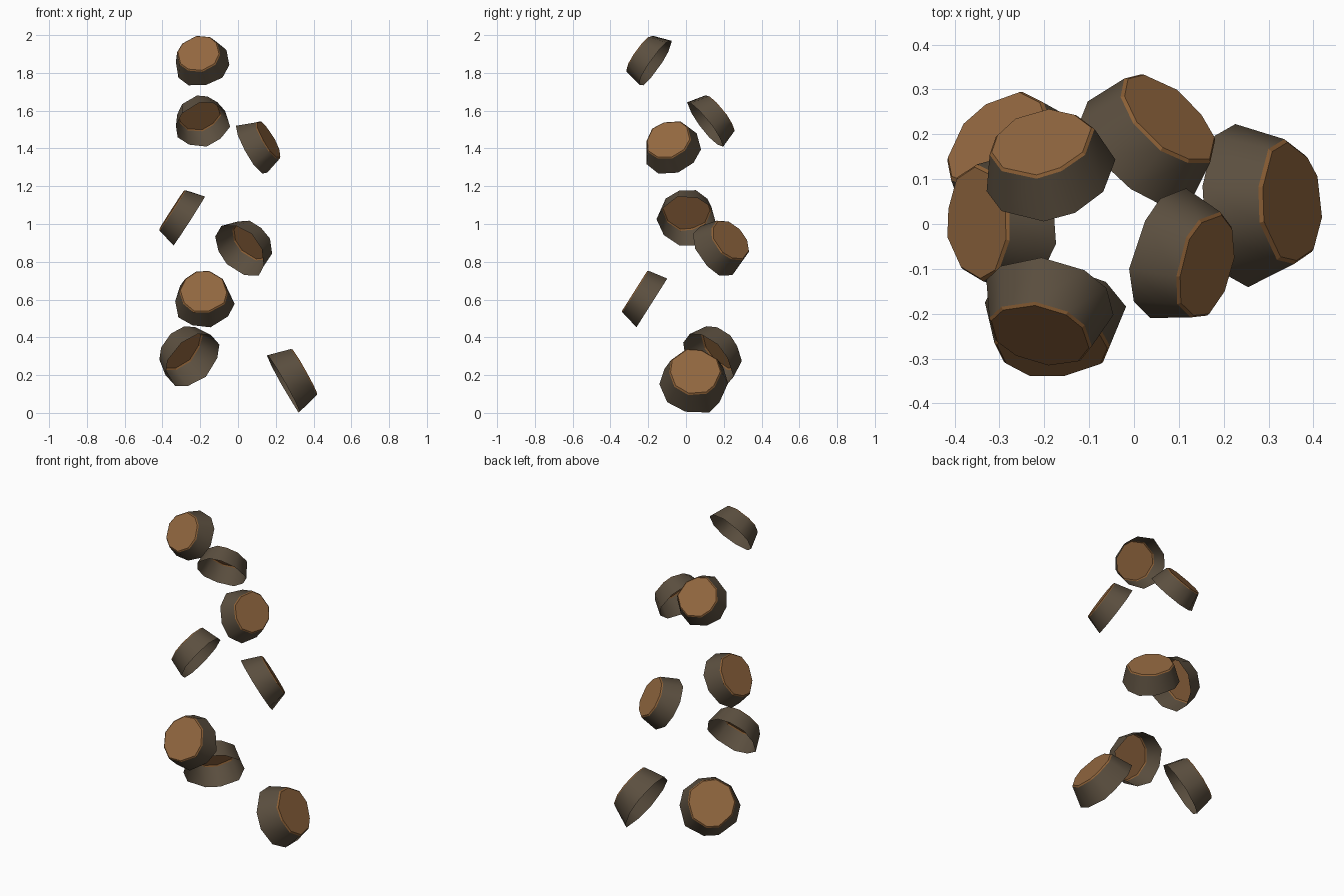
import bpy, bmesh, math, random
from mathutils import Vector

if "Cube" in bpy.data.objects:
    bpy.data.objects.remove(bpy.data.objects["Cube"])


def material(name, rgb):
    m = bpy.data.materials.new(name)
    m.diffuse_color = (*rgb, 1)
    m.use_nodes = True
    m.node_tree.nodes["Principled BSDF"].inputs["Base Color"].default_value = m.diffuse_color
    return m


MATS = [material("bark", (0.105, 0.078, 0.050)),
        material("cut_wood", (0.285, 0.135, 0.050)),
        material("cut_wood_edge", (0.26, 0.115, 0.036))]


def stub(name, lo, hi, direction, cap, seed, sides=10):
    """Open-backed branch stub: bark collar, thin bevel, flat sawn end; fitted to its box."""
    rng = random.Random(seed)
    d = Vector(direction).normalized()
    u = Vector((0, 0, 1)).cross(d).normalized()
    v = d.cross(u)
    jitter = [(rng.uniform(-0.16, 0.16), rng.uniform(0.95, 1.04), rng.uniform(0.95, 1.05))
              for _ in range(sides)]
    # radius and height of the three rings: open back, bark lip, sawn face
    rings = [(1.0, 0.0), (cap + 0.04, 0.66), (cap, 0.70)]
    coords = []
    for k, (r, h) in enumerate(rings):
        for i, (da, jb, jc) in enumerate(jitter):
            a = 2 * math.pi * (i + da) / sides
            rr = r * (jb if k == 0 else jc)
            coords.append((u * math.cos(a) + v * math.sin(a)) * rr + d * h)
    # fit size and centre
    lo, hi = Vector(lo), Vector(hi)
    mn = Vector([min(c[j] for c in coords) for j in range(3)])
    mx = Vector([max(c[j] for c in coords) for j in range(3)])
    s = sum(hi - lo) / sum(mx - mn)
    coords = [(c - (mn + mx) / 2) * s + (lo + hi) / 2 for c in coords]

    bm = bmesh.new()
    vs = [bm.verts.new(c) for c in coords]
    for k in range(2):
        for i in range(sides):
            j = (i + 1) % sides
            f = bm.faces.new((vs[k * sides + i], vs[k * sides + j],
                              vs[(k + 1) * sides + j], vs[(k + 1) * sides + i]))
            f.smooth = k == 0
            f.material_index = 2 if k else 0
    bm.faces.new(vs[2 * sides:]).material_index = 1
    for e in bm.edges:
        if len({f.material_index for f in e.link_faces}) > 1:
            e.smooth = False
    me = bpy.data.meshes.new(name)
    bm.to_mesh(me)
    bm.free()
    for m in MATS:
        me.materials.append(m)
    bpy.context.collection.objects.link(bpy.data.objects.new(name, me))


# box low corner, box high corner, facing direction, sawn-end ratio
STUBS = [
    ((-.33, -.31, 1.73), (-.045, -.08, 2.0), (-.19, -.80, .56), .76),
    ((-.33, .007, 1.41), (-.04, .255, 1.68), (-.18, .77, .60), .76),
    ((-.017, -.207, 1.27), (.23, .077, 1.54), (.83, -.24, .50), .76),
    ((-.415, -.156, .885), (-.175, .156, 1.18), (-.84, -.02, .54), .79),
    ((-.107, .03, .72), (.167, .34, 1.025), (.59, .63, .50), .76),
    ((-.335, -.338, .455), (-.015, -.10, .75), (0, -.845, .534), .80),
    ((-.41, -.015, .135), (-.105, .295, .465), (-.55, .63, .54), .76),
    ((.157, -.143, 0), (.415, .225, .34), (.87, .06, .49), .72),
]
for n, (lo, hi, d, cap) in enumerate(STUBS):
    stub(f"branch_stub_{n + 1}", lo, hi, d, cap, n + 3)
